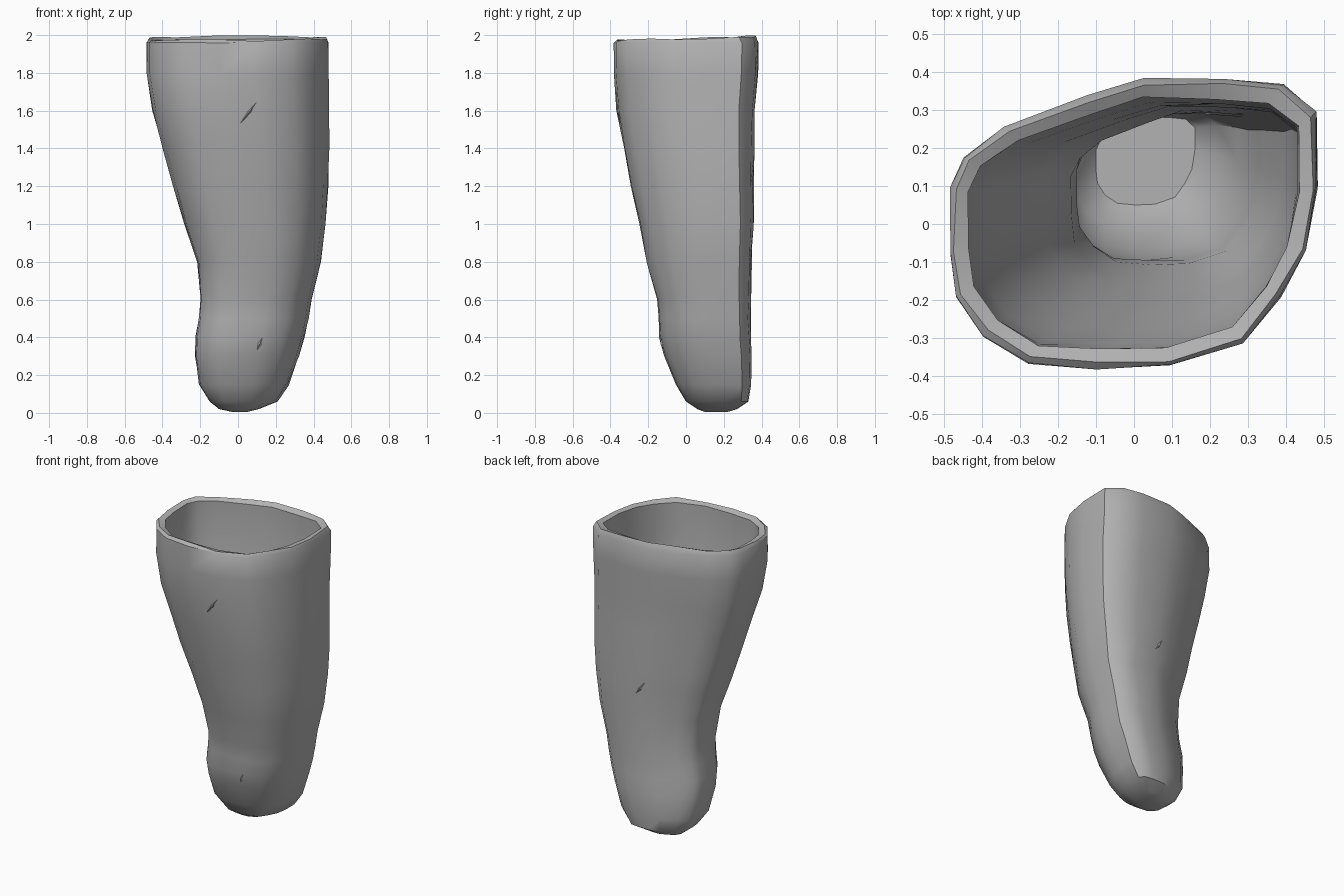
import bpy
import bmesh
import random
from mathutils import Vector
from mathutils.bvhtree import BVHTree

random.seed(4)
cube = bpy.data.objects.get("Cube")
if cube:
    bpy.data.objects.remove(cube, do_unlink=True)

grey = bpy.data.materials.new("plain grey")
grey.use_nodes = True
colour = (0.45, 0.45, 0.45, 1)
grey.diffuse_color = colour
grey.node_tree.nodes["Principled BSDF"].inputs["Base Color"].default_value = colour

# Skewed oval cross-section, counter-clockwise, filling the box -1..1
OUTLINE = [(1, .25), (1, .77), (.82, .96), (.5, 1), (.06, 1), (-.25, .88),
           (-.7, .67), (-.92, .46), (-1, .25), (-1, -.2), (-.97, -.5),
           (-.82, -.77), (-.57, -.96), (-.2, -1), (.2, -.98), (.6, -.82),
           (.8, -.5), (.94, -.18)]

# Height, then left, right, front and back limits of the body
LEVELS = [(.005, -.03, .05, .1, .22), (.02, -.1, .11, .06, .27),
          (.06, -.15, .21, 0, .33), (.15, -.21, .27, -.06, .35),
          (.3, -.23, .325, -.12, .35), (.4, -.23, .355, -.145, .345),
          (.5, -.21, .38, -.15, .345), (.6, -.205, .395, -.16, .345),
          (.8, -.22, .445, -.215, .35), (1, -.285, .465, -.25, .36),
          (1.2, -.345, .48, -.295, .36), (1.4, -.4, .485, -.335, .365),
          (1.6, -.455, .485, -.37, .37), (1.8, -.49, .485, -.385, .385),
          (1.96, -.49, .485, -.385, .385)]
WALL = .05


def ring(bm, level, inset=0, lift=0, wobble=0, tilt=0):
    """One cross-section, fitted into the limits of its level."""
    z, x0, x1, y0, y1 = level
    cx, cy = (x0 + x1) / 2, (y0 + y1) / 2
    rx, ry = (x1 - x0) / 2 - inset, (y1 - y0) / 2 - inset
    return [bm.verts.new((cx + rx * u - random.random() * wobble * u,
                          cy + ry * v - random.random() * wobble * v,
                          z + lift + tilt * v
                          + random.uniform(-wobble, wobble) * .5))
            for u, v in OUTLINE]


def bridge(bm, low, high):
    for i in range(len(low)):
        j = (i + 1) % len(low)
        bm.faces.new((low[i], low[j], high[j], high[i]))


def finish(name, bm, smooth_angle):
    bmesh.ops.recalc_face_normals(bm, faces=bm.faces)
    mesh = bpy.data.meshes.new(name)
    bm.to_mesh(mesh)
    mesh.materials.append(grey)
    obj = bpy.data.objects.new(name, mesh)
    bpy.context.collection.objects.link(obj)
    bpy.ops.object.select_all(action="DESELECT")
    obj.select_set(True)
    bpy.context.view_layer.objects.active = obj
    bpy.ops.object.shade_smooth_by_angle(angle=smooth_angle)
    return obj


# Hollow body: up the outside, over the uneven rim, down the inside
bm = bmesh.new()
rings = [ring(bm, lv, wobble=.008 if lv[0] > .1 else 0) for lv in LEVELS]
top = LEVELS[-1]
rings.append(ring(bm, top, inset=.012, lift=.023, wobble=.012, tilt=.01))
rings.append(ring(bm, top, inset=WALL, lift=.01, wobble=.008, tilt=.01))
for lv in reversed(LEVELS[3:-1]):
    rings.append(ring(bm, lv, inset=WALL, wobble=.006))
rings.append(ring(bm, LEVELS[2], inset=WALL, lift=.03))
for low, high in zip(rings, rings[1:]):
    bridge(bm, low, high)
bm.faces.new(rings[0])
bm.faces.new(rings[-1])
surface = BVHTree.FromBMesh(bm)
finish("hollow_body", bm, .7)
bm.free()


# Thin raised creases lying on the skin
def crease(name, start, end, side):
    bm = bmesh.new()
    points = []
    for x, z in (start, end):
        hit, normal, _, _ = surface.ray_cast(Vector((x, side * 2, z)),
                                             Vector((0, -side, 0)))
        points.append(hit)
    a, b = points
    middle = (a + b) / 2
    out = Vector((0, side, 0))
    across = (b - a).cross(out).normalized() * .012
    corners = [bm.verts.new(p) for p in
               (a, middle + across, b, middle - across)]
    peak = bm.verts.new(middle + out * .012)
    for i in range(4):
        bm.faces.new((corners[i], corners[(i + 1) % 4], peak))
    bm.faces.new(corners)
    finish(name, bm, .1)
    bm.free()


crease("upper_front_crease", (.01, 1.53), (.11, 1.66), -1)
crease("lower_front_crease", (.1, .33), (.13, .4), -1)
crease("back_crease", (.13, .95), (.06, 1.05), 1)
